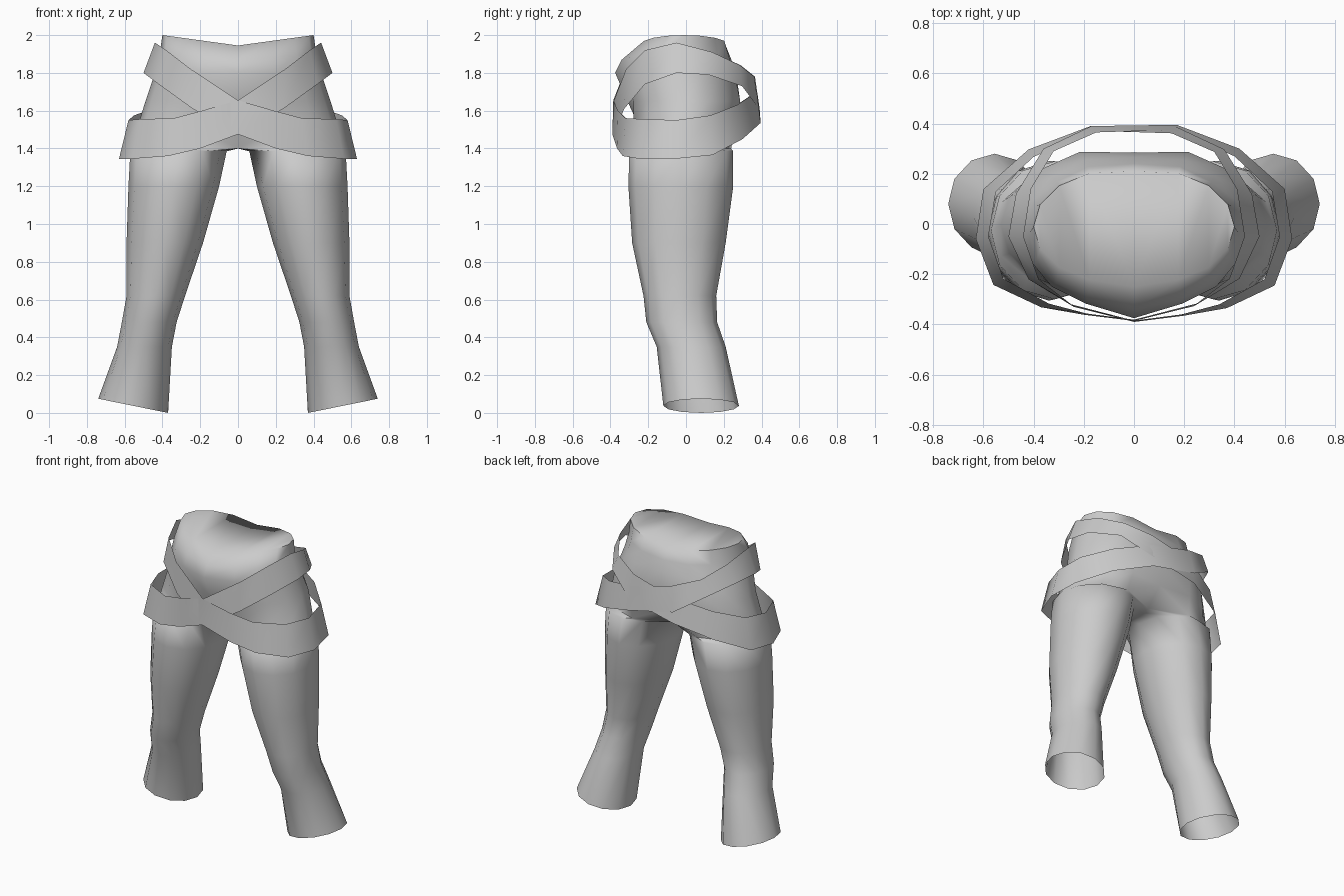
import bpy, bmesh, math

if "Cube" in bpy.data.objects:
    bpy.data.objects.remove(bpy.data.objects["Cube"])

grey = bpy.data.materials.new("grey cloth")
grey.diffuse_color = (0.6, 0.6, 0.6, 1)
grey.use_nodes = True
grey.node_tree.nodes["Principled BSDF"].inputs["Base Color"].default_value = grey.diffuse_color


def finish(name, bm, angle=60):
    mesh = bpy.data.meshes.new(name)
    bm.to_mesh(mesh)
    bm.free()
    obj = bpy.data.objects.new(name, mesh)
    bpy.context.collection.objects.link(obj)
    mesh.materials.append(grey)
    bpy.ops.object.select_all(action='DESELECT')
    obj.select_set(True)
    bpy.context.view_layer.objects.active = obj
    bpy.ops.object.shade_smooth_by_angle(angle=math.radians(angle))
    return obj


# ---- trousers: one half lofted from 12-point rings, then mirrored ----
def leg_ring(z, x0, x1, y0, y1, tilt=0):
    pts = []
    for k in range(12):
        a = math.radians(30 * k)
        pts.append(((x0 + x1) / 2 + (x1 - x0) / 2 * math.cos(a),
                    (y0 + y1) / 2 + (y1 - y0) / 2 * math.sin(a),
                    z + tilt * math.cos(a)))
    return pts


def hip_ring(z, rx, y0, y1, mid0, mid1, dip=0):
    """Half ring; points 4 to 8 lie on the centre plane."""
    cy, pts = (y0 + y1) / 2, []
    for k in range(12):
        if 4 <= k <= 8:
            pts.append((0, mid1 + (mid0 - mid1) * (k - 4) / 4, z - dip))
        else:
            a = math.radians(22.5 * (k if k < 4 else k - 12))
            x = rx * abs(math.cos(a)) ** 0.85
            pts.append((x, cy + (y1 - y0) / 2 * math.sin(a), z - dip * (1 - x / rx)))
    return pts


rings = [
    leg_ring(0.0375, 0.37, 0.74, -0.12, 0.28, 0.0375),
    leg_ring(0.35, 0.35, 0.64, -0.155, 0.21),
    leg_ring(0.48, 0.325, 0.615, -0.21, 0.165),
    leg_ring(0.62, 0.28, 0.59, -0.225, 0.16),
    leg_ring(0.90, 0.185, 0.59, -0.285, 0.21),
    leg_ring(1.20, 0.10, 0.58, -0.305, 0.25),
    leg_ring(1.385, 0.06, 0.57, -0.30, 0.25),
    hip_ring(1.40, 0.565, -0.30, 0.26, -0.14, 0.14),
    hip_ring(1.52, 0.53, -0.30, 0.29, -0.25, 0.25),
    hip_ring(1.65, 0.49, -0.30, 0.31, -0.31, 0.285),
    hip_ring(1.80, 0.44, -0.34, 0.28, -0.375, 0.265),
    hip_ring(1.90, 0.415, -0.32, 0.25, -0.34, 0.24, 0.03),
    hip_ring(2.00, 0.40, -0.24, 0.22, -0.25, 0.21, 0.055),
]
bm = bmesh.new()
rows = [[bm.verts.new(p) for p in ring] for ring in rings]
for low, high in zip(rows, rows[1:]):
    for k in range(12):
        n = (k + 1) % 12
        quad = (low[k], low[n], high[n], high[k])
        if any(v.co.x > 1e-4 for v in quad):
            bm.faces.new(quad)
# waist cap in front-to-back strips
top = rows[-1]
bm.faces.new((top[0], top[1], top[11]))
for k in range(1, 4):
    bm.faces.new((top[k], top[k + 1], top[11 - k], top[12 - k]))
bmesh.ops.delete(bm, geom=[v for v in bm.verts if not v.link_faces], context='VERTS')
half = bmesh.ops.duplicate(bm, geom=bm.verts[:] + bm.edges[:] + bm.faces[:])["geom"]
for v in half:
    if isinstance(v, bmesh.types.BMVert):
        v.co.x *= -1
bmesh.ops.reverse_faces(bm, faces=[f for f in half if isinstance(f, bmesh.types.BMFace)])
bmesh.ops.remove_doubles(bm, verts=bm.verts, dist=0.001)
finish("trousers", bm, 75)

# ---- belts: slanted open ribbons, high on one hip and low on the other ----
# lower edge x, y, z, then upper edge x, y, z
ribbon = [
    (0.00, -0.39, 1.475, 0.00, -0.385, 1.655),
    (0.20, -0.365, 1.40, 0.19, -0.36, 1.60),
    (0.37, -0.335, 1.36, 0.34, -0.32, 1.56),
    (0.56, -0.245, 1.345, 0.52, -0.22, 1.555),
    (0.63, -0.06, 1.345, 0.58, -0.05, 1.55),
    (0.60, 0.14, 1.365, 0.55, 0.13, 1.575),
    (0.42, 0.30, 1.45, 0.40, 0.27, 1.63),
    (0.17, 0.395, 1.535, 0.16, 0.375, 1.70),
    (-0.17, 0.39, 1.61, -0.15, 0.365, 1.78),
    (-0.36, 0.30, 1.73, -0.32, 0.29, 1.84),
    (-0.47, 0.12, 1.79, -0.41, 0.14, 1.91),
    (-0.50, -0.05, 1.80, -0.44, -0.05, 1.96),
    (-0.42, -0.22, 1.74, -0.38, -0.22, 1.92),
    (-0.24, -0.33, 1.61, -0.25, -0.32, 1.82),
]
for name, side in (("left_belt", 1), ("right_belt", -1)):
    bm = bmesh.new()
    grow = 1.0 if side == 1 else 0.99
    edges = [(bm.verts.new((side * p[0], p[1] * grow, p[2])),
              bm.verts.new((side * p[3], p[4] * grow, p[5]))) for p in ribbon]
    for i, (a, b) in enumerate(edges):
        c, d = edges[(i + 1) % len(edges)]
        bm.faces.new((a, c, d, b) if side == 1 else (b, d, c, a))
    finish(name, bm)
